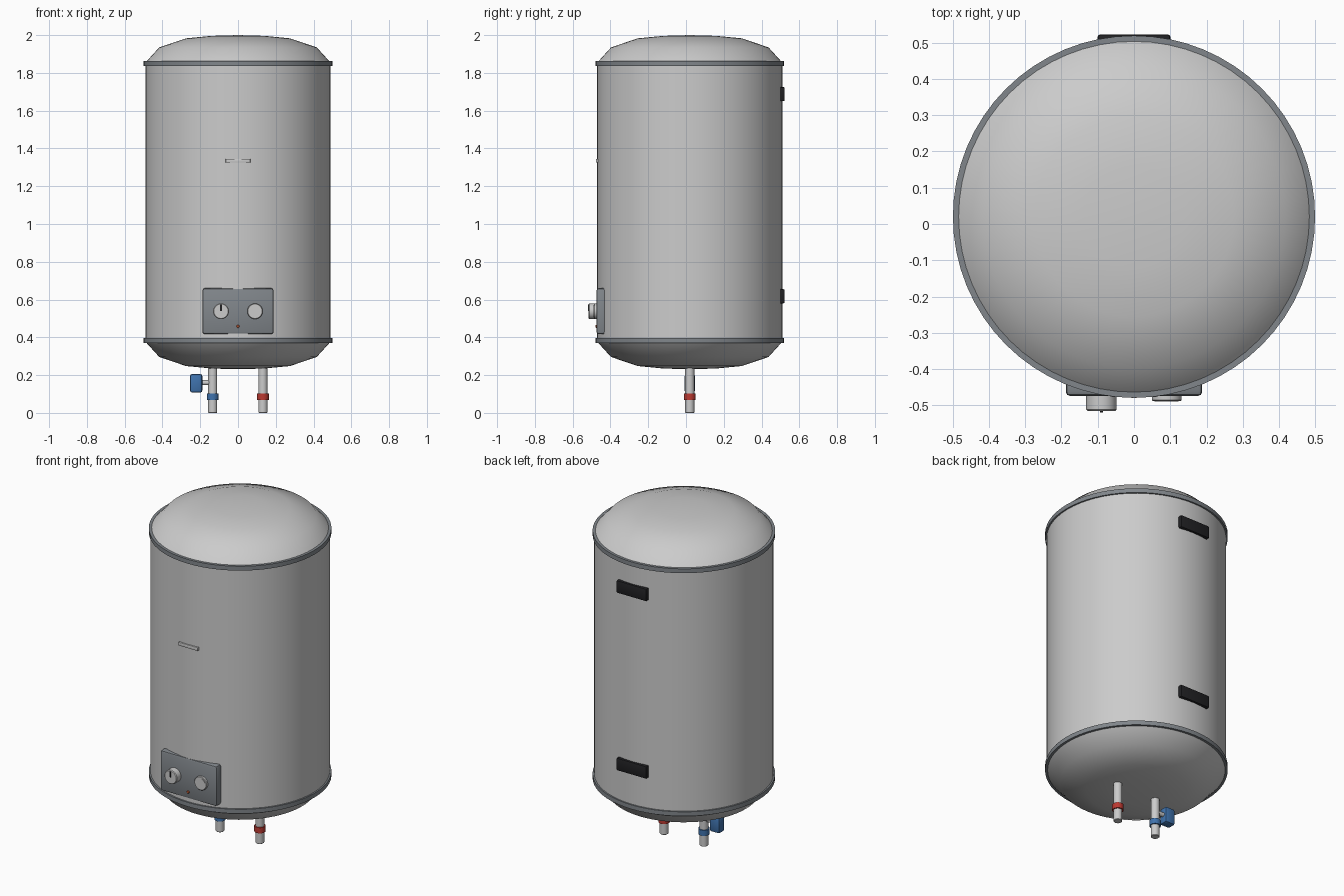
import bpy, bmesh, math
from mathutils import Matrix, Vector

if "Cube" in bpy.data.objects:
    bpy.data.objects.remove(bpy.data.objects["Cube"])

CY = 0.02            # tank axis in y


def material(name, rgb):
    m = bpy.data.materials.new(name)
    m.diffuse_color = (*rgb, 1)
    m.use_nodes = True
    m.node_tree.nodes["Principled BSDF"].inputs["Base Color"].default_value = m.diffuse_color
    return m


BLUE = material("blue", (0.05, 0.17, 0.42))
RED = material("red", (0.5, 0.04, 0.03))
BLACK = material("black", (0.015, 0.015, 0.017))
SLATE = material("slate", (0.22, 0.24, 0.26))
WHITE = material("white", (0.75, 0.75, 0.72))
AMBER = material("amber", (0.6, 0.12, 0.04))


def finish(name, bm, mat=None, angle=35):
    bmesh.ops.recalc_face_normals(bm, faces=bm.faces)
    me = bpy.data.meshes.new(name)
    bm.to_mesh(me)
    bm.free()
    ob = bpy.data.objects.new(name, me)
    bpy.context.collection.objects.link(ob)
    if mat:
        me.materials.append(mat)
    bpy.ops.object.select_all(action='DESELECT')
    ob.select_set(True)
    bpy.context.view_layer.objects.active = ob
    bpy.ops.object.shade_smooth_by_angle(angle=math.radians(angle))
    return ob


def lathe(name, profile, origin, axis=(0, 0, 1), sides=32, mat=None, closed=False):
    """Revolve (radius, height) points around an axis through origin."""
    bm = bmesh.new()
    vs = [bm.verts.new((r, 0, h)) for r, h in profile]
    for a, b in zip(vs, vs[1:] + vs[:1] if closed else vs[1:]):
        bm.edges.new((a, b))
    bmesh.ops.spin(bm, geom=bm.verts[:] + bm.edges[:], cent=(0, 0, 0), axis=(0, 0, 1),
                   angle=math.tau, steps=sides, use_duplicate=False)
    bmesh.ops.remove_doubles(bm, verts=bm.verts, dist=1e-5)
    rot = Vector((0, 0, 1)).rotation_difference(Vector(axis)).to_matrix().to_4x4()
    bmesh.ops.transform(bm, matrix=Matrix.Translation(origin) @ rot, verts=bm.verts)
    return finish(name, bm, mat)


def rod(name, r, length, origin, axis=(0, 0, 1), chamfer=0.0, sides=32, mat=None):
    """Solid cylinder, optionally chamfered at its far end."""
    pts = [(0, 0), (r, 0), (r, length - chamfer)]
    if chamfer:
        pts.append((r - chamfer, length))
    else:
        pts[-1] = (r, length)
    return lathe(name, pts + [(0, length)], origin, axis, sides, mat)


def box(name, lo, hi, bevel=0.0, mat=None):
    bm = bmesh.new()
    lo, hi = Vector(lo), Vector(hi)
    bmesh.ops.create_cube(bm, size=1, matrix=Matrix.Translation((lo + hi) / 2)
                          @ Matrix.Diagonal((*(hi - lo), 1)))
    if bevel:
        bmesh.ops.bevel(bm, geom=bm.edges[:], offset=bevel, segments=2, profile=0.5,
                        affect='EDGES')
    return finish(name, bm, mat)


# tank shell and domed ends
AXIS = (0, CY, 0)
lathe("tank_body", [(0.49, 0.371), (0.49, 1.862)], AXIS, sides=64)
dome = [(0.485, 0), (0.417, 0.075), (0.275, 0.123), (0.14, 0.136), (0, 0.14)]
lathe("top_dome", [(r, 1.86 + h) for r, h in dome], AXIS, sides=64)
lathe("bottom_dome", [(r, 0.371 - h) for r, h in dome], AXIS, sides=64)

# seam rings
for name, z in (("upper_ring", 1.836), ("lower_ring", 0.371)):
    lathe(name, [(0.482, z), (0.499, z), (0.499, z + 0.026), (0.482, z + 0.026)],
          AXIS, sides=64, mat=SLATE, closed=True)

# wall brackets on the back
for name, z in (("upper_bracket", 1.65), ("lower_bracket", 0.58)):
    box(name, (-0.1, 0.485, z), (0.1, 0.522, z + 0.075), 0.006, BLACK)

# control panel and badge plate on the front
box("control_panel", (-0.188, -0.474, 0.417), (0.188, -0.41, 0.66), 0.012, SLATE)
box("badge_plate", (-0.065, -0.477, 1.325), (0.065, -0.455, 1.345), 0.002)

# knob with pointer, temperature gauge, indicator lamp
FRONT = (0, -1, 0)
rod("knob", 0.042, 0.05, (-0.09, -0.465, 0.538), FRONT, 0.004)
box("knob_pointer", (-0.094, -0.519, 0.54), (-0.086, -0.51, 0.573), mat=BLACK)
rod("gauge_bezel", 0.041, 0.023, (0.09, -0.465, 0.538), FRONT, 0.003)
rod("gauge_face", 0.033, 0.002, (0.09, -0.4875, 0.538), FRONT, mat=WHITE)
rod("indicator_lamp", 0.008, 0.015, (0, -0.465, 0.458), FRONT, 0.003, 16, AMBER)

# water pipes with coloured collars
for name, x, mat in (("cold", -0.134, BLUE), ("hot", 0.132, RED)):
    rod(name + "_pipe", 0.024, 0.26, (x, CY, 0.26), (0, 0, -1), 0.003)
    rod(name + "_collar", 0.031, 0.034, (x, CY, 0.069), mat=mat)

# safety valve on the cold pipe
rod("valve_stem", 0.013, 0.07, (-0.134, CY, 0.16), (-1, 0, 0), sides=16)
box("safety_valve", (-0.254, CY - 0.027, 0.108), (-0.189, CY + 0.027, 0.205), 0.01, BLUE)
